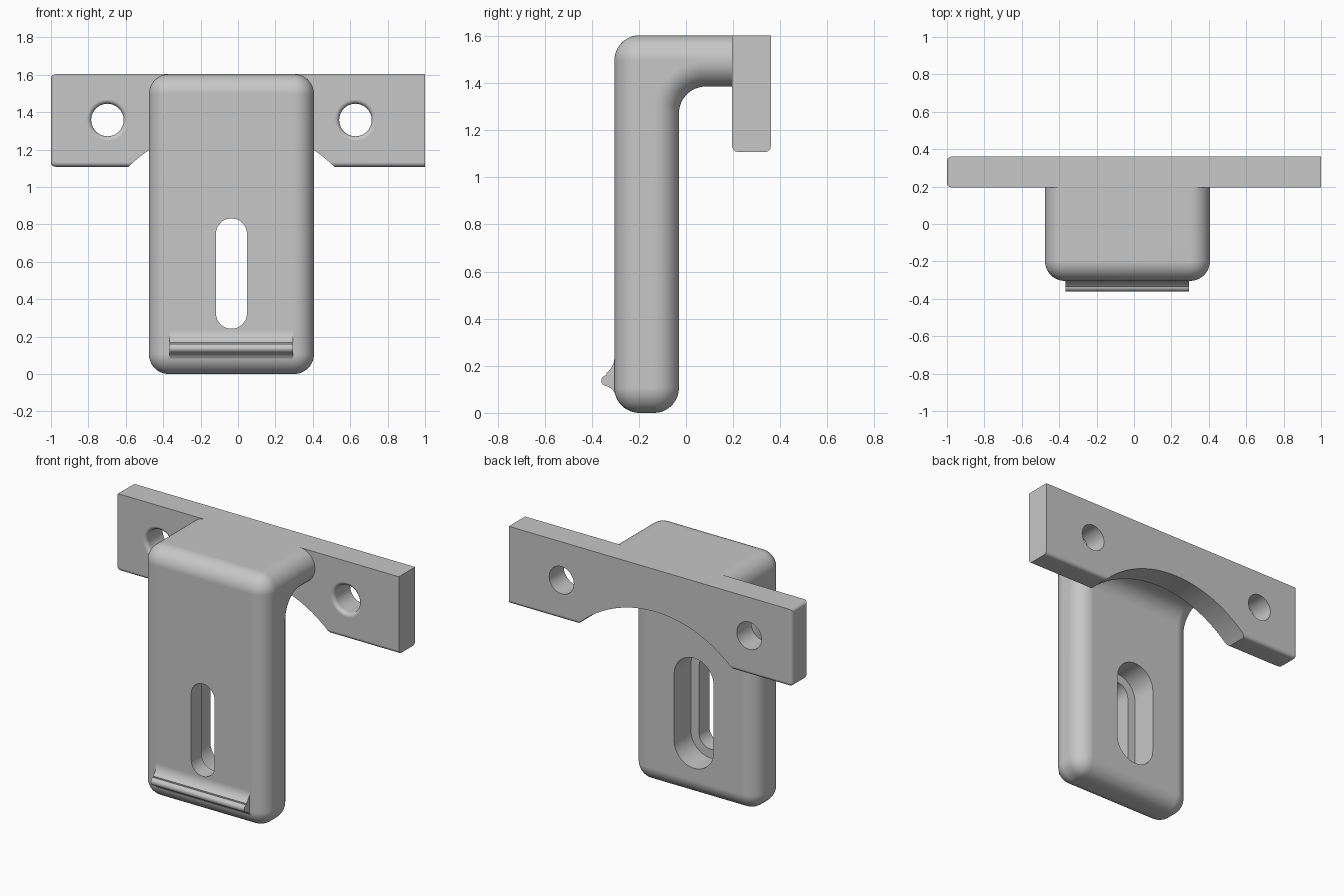
import bpy, bmesh, math
from math import sin, cos, pi

if "Cube" in bpy.data.objects:
    bpy.data.objects.remove(bpy.data.objects["Cube"])

CX = -0.035          # centre line of the bracket
R = 0.106            # edge rounding of the arm
FRONT, BACK = 0.196, 0.36   # mounting plate depth

grey = bpy.data.materials.new("plain grey")
grey.use_nodes = True
tone = (0.57, 0.57, 0.57, 1)
grey.diffuse_color = tone
grey.node_tree.nodes["Principled BSDF"].inputs["Base Color"].default_value = tone


def make_object(name, bm):
    bmesh.ops.recalc_face_normals(bm, faces=bm.faces)
    mesh = bpy.data.meshes.new(name)
    bm.to_mesh(mesh)
    bm.free()
    mesh.materials.append(grey)
    obj = bpy.data.objects.new(name, mesh)
    bpy.context.collection.objects.link(obj)
    return obj


def loft(name, rings):
    """Closed solid through a list of rings with equal point counts."""
    bm = bmesh.new()
    loops = [[bm.verts.new(p) for p in ring] for ring in rings]
    n = len(loops[0])
    for a, b in zip(loops, loops[1:]):
        for i in range(n):
            j = (i + 1) % n
            bm.faces.new((a[i], a[j], b[j], b[i]))
    bm.faces.new(loops[0])
    bm.faces.new(loops[-1])
    return make_object(name, bm)


def arc(cy, cz, r, start, end, steps=12):
    angles = [math.radians(start + (end - start) * i / steps) for i in range(steps + 1)]
    return [(cy + r * cos(a), cz + r * sin(a)) for a in angles]


def slot_ring(y, x, z, r, half=0.0, steps=24):
    """Round or long hole outline at depth y."""
    pts = arc(x, z + half, r, 0, 180, steps) + arc(x, z - half, r, 180, 360, steps)
    if half == 0:
        pts = pts[:steps] + pts[steps + 1:-1]
    return [(px, y, pz) for px, pz in pts]


def cut(obj, cutter):
    mod = obj.modifiers.new("cut", 'BOOLEAN')
    mod.operation = 'DIFFERENCE'
    mod.solver = 'EXACT'
    mod.object = cutter
    bpy.context.view_layer.objects.active = obj
    bpy.ops.object.modifier_apply(modifier=mod.name)
    bpy.data.objects.remove(cutter)


def finish(obj):
    bpy.ops.object.select_all(action='DESELECT')
    obj.select_set(True)
    bpy.context.view_layer.objects.active = obj
    bpy.ops.object.shade_smooth_by_angle(angle=math.radians(30))
    mod = obj.modifiers.new("even shading", 'WEIGHTED_NORMAL')
    mod.keep_sharp = True


# Hooked arm: side profile drawn inward by d, swept across with rounded rims
def arm_ring(x, d):
    y0, y1, z1, z2 = -0.304, -0.03, 1.386, 1.603
    r = max(R - d, 0.001)
    inner = 0.115
    pts = [(FRONT + 0.001, z2 - d)]
    pts += arc(y0 + R, z2 - R, r, 90, 180)
    pts += arc(y0 + R, R, r, 180, 270)
    pts += arc(y1 - R, R, r, 270, 360)
    pts += arc(y1 + inner, z1 - inner, inner + d, 180, 90)
    pts += [(FRONT + 0.001, z1 + d)]
    return [(x, y, z) for y, z in pts]


HALF = 0.441
rim = [(HALF - R + R * cos(t), R * (1 - sin(t))) for t in [pi / 2 * i / 12 for i in range(13)]]
rings = [arm_ring(CX - w, d) for w, d in rim] + [arm_ring(CX + w, d) for w, d in reversed(rim)]
arm = loft("hooked_arm", rings)

# Stepped long slot through the arm
SLOT_Z, SLOT_HALF = 0.537, 0.212
cut(arm, loft("slot_cutter", [slot_ring(y, CX, SLOT_Z, 0.083, SLOT_HALF) for y in (-0.5, 0.1)]))
cut(arm, loft("recess_cutter", [slot_ring(y, CX, SLOT_Z, 0.14, SLOT_HALF) for y in (-0.2, 0.1)]))
finish(arm)

# Mounting plate with softened lower and right-hand edges
TOP, BOTTOM = 1.603, 1.108
bm = bmesh.new()
bmesh.ops.create_cube(bm, size=1)
for v in bm.verts:
    v.co.x *= 2
    v.co.y = FRONT if v.co.y < 0 else BACK
    v.co.z = BOTTOM if v.co.z < 0 else TOP
soft = [e for e in bm.edges
        if all(v.co.x < -0.9 for v in e.verts)
        or (all(v.co.z < 1.2 for v in e.verts) and abs(e.verts[0].co.x - e.verts[1].co.x) > 1)]
bmesh.ops.bevel(bm, geom=soft, offset=0.024, segments=6, profile=0.5, affect='EDGES')
plate = make_object("mounting_plate", bm)

# Arched cut-out under the plate
cut(plate, loft("arch_cutter", [slot_ring(y, CX, 0.548, 0.785, steps=90) for y in (0.1, 0.5)]))

# Screw holes, rounded over at the front
LIP = 0.024
for side in (-1, 1):
    x, z, r = CX + side * 0.663, 1.358, 0.087
    flare = [(FRONT + LIP * (1 - cos(t)), r + LIP * (1 - sin(t)))
             for t in [pi / 2 * i / 6 for i in range(7)]]
    stations = [(FRONT - 0.05, r + LIP)] + flare + [(0.5, r)]
    cut(plate, loft("hole_cutter", [slot_ring(y, x, z, q) for y, q in stations]))
finish(plate)

# Lip ridge across the lower front
ridge_side = [(-0.29, 0.235), (-0.304, 0.235)]
ridge_side += arc(-0.384, 0.235, 0.08, -5, -55, 8)
ridge_side += arc(-0.337, 0.137, 0.023, 90, 270, 12)
ridge_side += [(-0.322, 0.107), (-0.311, 0.098), (-0.302, 0.083), (-0.26, 0.083)]
ridge = loft("lip_ridge", [[(CX + s * 0.33, y, z) for y, z in ridge_side] for s in (-1, 1)])
finish(ridge)
